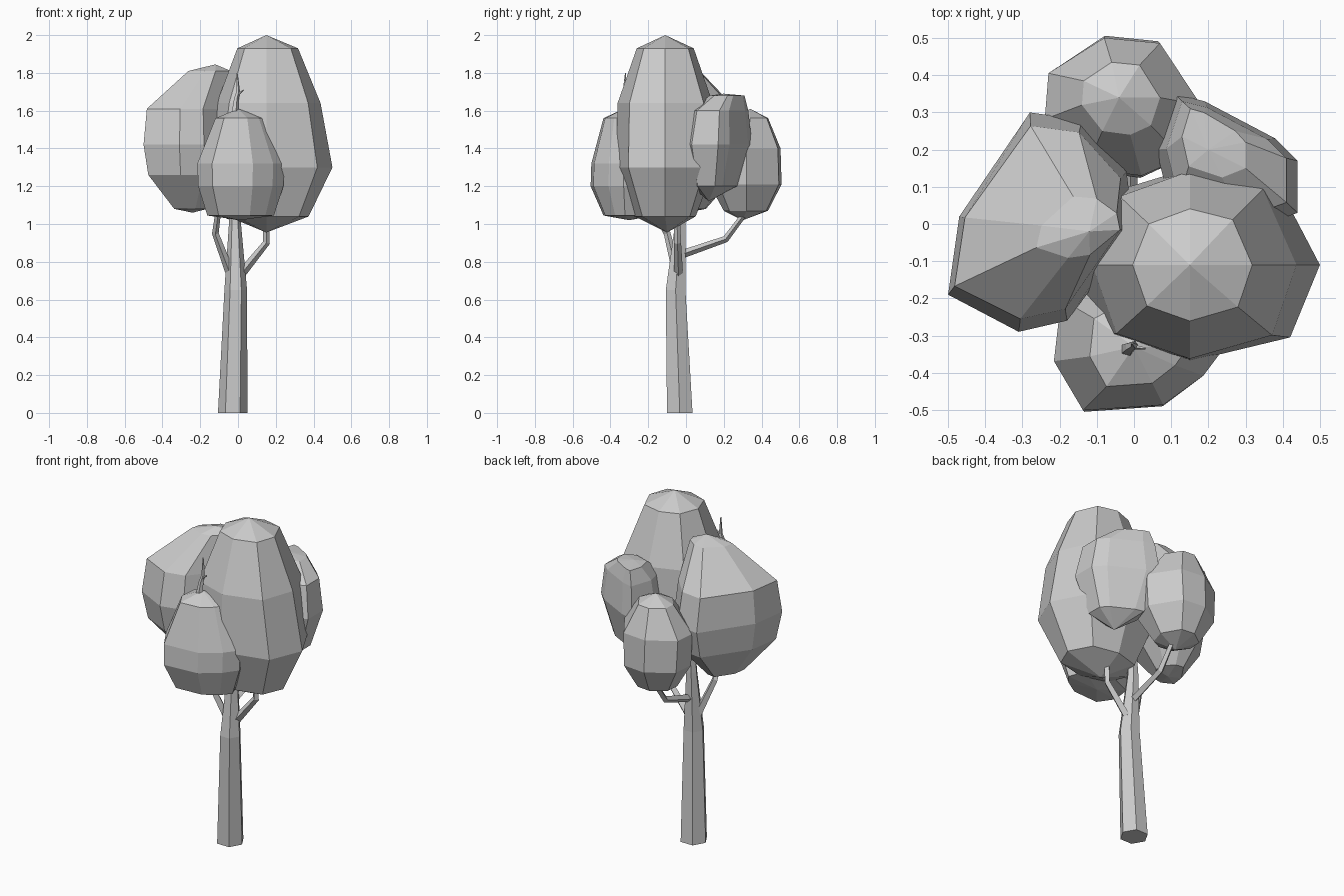
import bpy, bmesh, math
from mathutils import Vector

if "Cube" in bpy.data.objects:
    bpy.data.objects.remove(bpy.data.objects["Cube"])


def finish(name, bm):
    bmesh.ops.recalc_face_normals(bm, faces=bm.faces[:])
    me = bpy.data.meshes.new(name)
    bm.to_mesh(me)
    bm.free()
    ob = bpy.data.objects.new(name, me)
    bpy.context.collection.objects.link(ob)
    return ob


def bridge(bm, rings):
    n = len(rings[0])
    for a, b in zip(rings, rings[1:]):
        for i in range(n):
            j = (i + 1) % n
            bm.faces.new((a[i], a[j], b[j], b[i]))


def limb(name, path, sides, upright=False):
    """Tapered tube through (x, y, z, radius) points."""
    bm = bmesh.new()
    pts = [Vector(p[:3]) for p in path]
    rings = []
    for k, p in enumerate(pts):
        d = pts[min(k + 1, len(pts) - 1)] - pts[max(k - 1, 0)]
        side = Vector((1, 0, 0))
        up = Vector((0, 1, 0))
        if not upright:
            d.normalize()
            side = (side - d * d.x).normalized()
            up = d.cross(side)
        rings.append([bm.verts.new(p + path[k][3] * (side * math.cos(t) + up * math.sin(t)))
                      for t in (2 * math.pi * i / sides for i in range(sides))])
    bridge(bm, rings)
    bm.faces.new(rings[0])
    bm.faces.new(rings[-1])
    return finish(name, bm)


def foliage(name, centre, outline, bottom, levels, top):
    """Faceted clump: outline scaled at each (z, scale x, scale y, shift x, shift y)."""
    bm = bmesh.new()
    cx, cy = centre
    rings = [[bm.verts.new((cx + (x - cx) * sx + dx, cy + (y - cy) * sy + dy, z))
              for x, y in outline] for z, sx, sy, dx, dy in levels]
    bridge(bm, rings)
    for ring, tip in ((rings[0], bottom), (rings[-1], top)):
        v = bm.verts.new(tip)
        for i in range(len(ring)):
            bm.faces.new((ring[i], ring[(i + 1) % len(ring)], v))
    return finish(name, bm)


# Trunk and branches
limb("trunk", [(-.028, -.033, 0, .078), (-.012, -.055, .65, .06),
               (-.016, -.03, 1.0, .032), (-.01, -.03, 1.35, .015)], 6, True)
limb("branch_right", [(.02, -.04, .74, .024), (.15, -.045, .9, .019), (.15, -.05, 1.15, .014)], 4)
limb("branch_left", [(-.045, -.05, .75, .024), (-.12, -.1, .95, .018), (-.1, -.18, 1.1, .014)], 4)
limb("branch_back", [(-.01, -.02, .84, .022), (-.01, .21, .92, .018), (-.01, .33, 1.08, .014)], 4)
limb("top_twig", [(-.02, -.34, 1.56, .022), (-.01, -.33, 1.66, .014),
                  (0, -.325, 1.7, .011), (-.005, -.32, 1.8, .003)], 5)
limb("side_twig", [(-.005, -.33, 1.68, .007), (.03, -.335, 1.71, .003)], 4)

# Tall right clump
foliage("foliage_right", (.15, -.11),
        [(.5, -.11), (.39, .1), (.15, .15), (-.08, .08), (-.17, -.11),
         (-.09, -.3), (.15, -.37), (.42, -.305)],
        (.15, -.1, .955),
        [(1.04, .64, .62, 0, 0), (1.3, 1, 1, 0, 0), (1.64, .82, .97, 0, 0),
         (1.93, .48, .58, 0, 0)], (.15, -.11, 2.0))

# Wide left clump
foliage("foliage_left", (-.25, 0),
        [(0, -.02), (-.02, .14), (-.14, .28), (-.28, .3), (-.47, .02),
         (-.5, -.19), (-.31, -.29), (-.18, -.26)],
        (-.24, 0, 1.06),
        [(1.08, .35, .35, 0, 0), (1.26, .9, .88, 0, 0), (1.42, 1, 1, 0, 0),
         (1.61, .93, .88, 0, 0), (1.81, .45, .28, .1, -.01)], (-.12, -.02, 1.845))

# Front clump
foliage("foliage_front", (.01, -.31),
        [(.25, -.33), (.2, -.18), (.01, -.1), (-.2, -.2), (-.22, -.37),
         (-.14, -.505), (.08, -.49), (.19, -.41)],
        (.01, -.3, 1.02),
        [(1.045, .75, .65, 0, 0), (1.2, .96, 1, 0, 0), (1.32, .98, .98, 0, 0),
         (1.56, .56, .6, 0, -.01)], (0, -.33, 1.61))

# Back clump
foliage("foliage_back", (-.04, .32),
        [(.18, .32), (.07, .495), (-.08, .51), (-.23, .41), (-.24, .28),
         (-.13, .14), (.02, .12), (.13, .17)],
        (-.04, .3, 1.02),
        [(1.07, .55, .6, 0, 0), (1.21, .95, .98, 0, 0), (1.4, 1, .95, 0, 0),
         (1.56, .5, .5, 0, .02)], (-.04, .34, 1.61))

# Right rear clump
foliage("foliage_right_rear", (.24, .15),
        [(.44, .03), (.44, .17), (.38, .23), (.19, .33), (.11, .35),
         (.06, .2), (.1, .04), (.3, -.02)],
        (.24, .12, 1.12),
        [(1.2, .65, .65, 0, -.01), (1.42, 1, 1, 0, 0), (1.6, .85, .85, 0, .01),
         (1.68, .45, .5, -.03, .06)], (.2, .2, 1.69))
